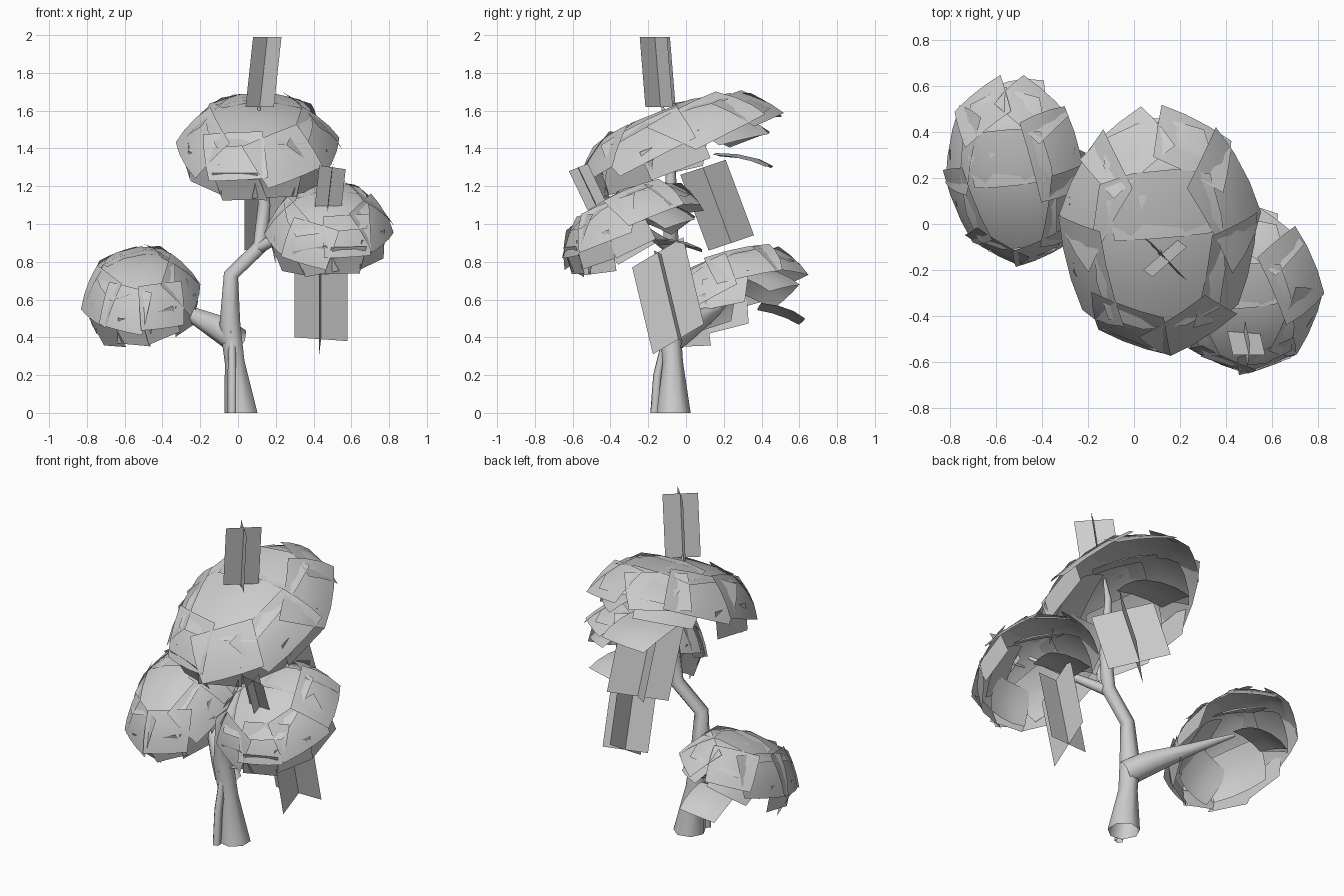
import bpy, bmesh, random
from math import radians, tan, cos, sin, pi
from mathutils import Vector, Matrix

random.seed(4)
cube = bpy.data.objects.get("Cube")
if cube:
    bpy.data.objects.remove(cube)

grey = bpy.data.materials.new("plain grey")
grey.use_nodes = True
grey.diffuse_color = (0.61, 0.61, 0.61, 1)
grey.node_tree.nodes["Principled BSDF"].inputs["Base Color"].default_value = (0.61, 0.61, 0.61, 1)


def finish(bm, name, smooth=True):
    mesh = bpy.data.meshes.new(name)
    bm.to_mesh(mesh)
    bm.free()
    mesh.materials.append(grey)
    for p in mesh.polygons:
        p.use_smooth = smooth
    ob = bpy.data.objects.new(name, mesh)
    bpy.context.collection.objects.link(ob)


def limb(name, path, sides=7):
    """Tapered tube through (x, y, z, radius) points."""
    bm = bmesh.new()
    pts = [Vector(p[:3]) for p in path]
    rings = []
    for i, p in enumerate(pts):
        d = pts[min(i + 1, len(pts) - 1)] - pts[max(i - 1, 0)]
        if p.z < 0.01:
            d = Vector((0, 0, 1))
        side = d.cross(Vector((0, 1, 0))).normalized()
        front = d.cross(side).normalized()
        r = path[i][3]
        rings.append([bm.verts.new(p + r * (cos(a) * side + sin(a) * front))
                      for a in (2 * pi * k / sides for k in range(sides))])
    for a, b in zip(rings, rings[1:]):
        for k in range(sides):
            n = (k + 1) % sides
            bm.faces.new((a[k], a[n], b[n], b[k]))
    bmesh.ops.recalc_face_normals(bm, faces=bm.faces)
    finish(bm, name)


def leaf_sheet(bm, frame, radii, yaw, polar, half, scale, drop, roll, flare):
    """Curved square patch lying on a tilted ellipsoid, its corners lifted by flare."""
    turn = Matrix.Rotation(yaw, 3, 'Z') @ Matrix.Rotation(polar, 3, 'X') @ Matrix.Rotation(roll, 3, 'Z')
    t, n = tan(half), 3
    grid = []
    for i in range(n + 1):
        row = []
        for j in range(n + 1):
            u, v = 2 * i / n - 1, 2 * j / n - 1
            d = turn @ Vector((u * t, v * t, 1)).normalized()
            s = scale * (1 + flare * (u * u + v * v))
            p = Vector([d[k] * radii[k] * s for k in range(3)]) - Vector((0, 0, drop))
            row.append(bm.verts.new(frame @ p))
        grid.append(row)
    for i in range(n):
        for j in range(n):
            bm.faces.new((grid[i][j], grid[i + 1][j], grid[i + 1][j + 1], grid[i][j + 1]))


# Sheets of a crown: yaw from the front, angle from the top, half angle, scale, drop
SHEETS = [(0, 6, 43, 1.0, 0), (180, 42, 36, 0.97, 0)]
for side in (-1, 1):
    SHEETS += [(side * 22, 64, 24, 0.96, 0), (side * 68, 60, 27, 0.95, 0),
               (side * 115, 60, 28, 0.95, 0), (side * 155, 66, 24, 0.95, 0),
               (side * 15, 92, 18, 0.92, 0), (side * 50, 92, 19, 0.9, 0.01),
               (side * 85, 88, 19, 0.9, 0.01),
               (side * 60, 50, 32, 0.78, 0.07), (side * 145, 58, 28, 0.8, 0.08)]
SHEETS += [(180, 52, 30, 0.75, 0.26), (0, 60, 30, 0.75, 0.08)]


def crown(name, centre, radii, tilt, lean):
    """Dome of overlapping sheets with more sheets beneath it."""
    bm = bmesh.new()
    frame = (Matrix.Translation(centre) @ Matrix.Rotation(radians(lean), 4, 'Y')
             @ Matrix.Rotation(radians(tilt), 4, 'X'))
    for yaw, polar, half, scale, drop in SHEETS:
        big = half > 35
        leaf_sheet(bm, frame, radii, radians(yaw), radians(polar + random.uniform(-4, 4)),
                   radians(half), scale + random.uniform(-0.02, 0.01), drop,
                   0.08 if big else random.uniform(-0.35, 0.35), 0.02 if big else 0.055)
    finish(bm, name)


def crossed_cards(name, low, high, spread_a, spread_b):
    """Two flat cards crossing along one axis; spreads are half widths."""
    bm = bmesh.new()
    low, high = Vector(low), Vector(high)
    for s in (Vector(spread_a), Vector(spread_b)):
        bm.faces.new([bm.verts.new(p) for p in (low - s, low + s, high + s, high - s)])
    finish(bm, name, False)


# Trunk and limbs
limb("trunk", [(0.02, -0.065, 0, 0.092), (-0.015, -0.07, 0.27, 0.055),
               (-0.04, -0.085, 0.47, 0.058), (-0.035, -0.1, 0.73, 0.042),
               (0.12, -0.08, 0.88, 0.042), (0.14, -0.08, 1.1, 0.035),
               (0.12, -0.08, 1.45, 0.02), (0.11, -0.13, 1.64, 0.006)])
limb("front_root", [(-0.03, -0.165, 0, 0.025), (-0.03, -0.15, 0.2, 0.025), (-0.03, -0.1, 0.42, 0.02)], 5)
limb("rear_branch", [(-0.01, -0.08, 0.39, 0.075), (-0.1, 0.0, 0.45, 0.07),
                     (-0.28, 0.15, 0.54, 0.035), (-0.5, 0.27, 0.66, 0.01)])
limb("front_branch", [(0.1, -0.08, 0.87, 0.035), (0.25, -0.18, 0.94, 0.025), (0.46, -0.36, 1.08, 0.01)])

# Leaf crowns
crown("top_crown", (0.11, -0.02, 1.385), (0.42, 0.55, 0.265), 20, 0)
crown("front_crown", (0.48, -0.28, 0.945), (0.33, 0.385, 0.25), 25, -4)
crown("rear_crown", (-0.51, 0.235, 0.59), (0.305, 0.42, 0.26), 23, -12)

# Crossed leaf cards
crossed_cards("top_cards", (0.115, -0.135, 1.62), (0.155, -0.165, 1.99),
              (0.075, -0.08, 0), (0.075, 0.065, 0))
crossed_cards("front_cards", (0.475, -0.46, 1.07), (0.5, -0.57, 1.3),
              (0.07, 0.0, -0.01), (0.005, 0.05, 0.02))
crossed_cards("hanging_cards", (0.44, -0.04, 0.39), (0.44, -0.15, 0.85),
              (0.14, 0.02, -0.01), (0.01, 0.135, 0.08))
crossed_cards("rear_cards", (0.16, 0.24, 0.9), (0.16, 0.09, 1.3),
              (0.125, -0.12, -0.04), (0.125, 0.12, 0.04))
